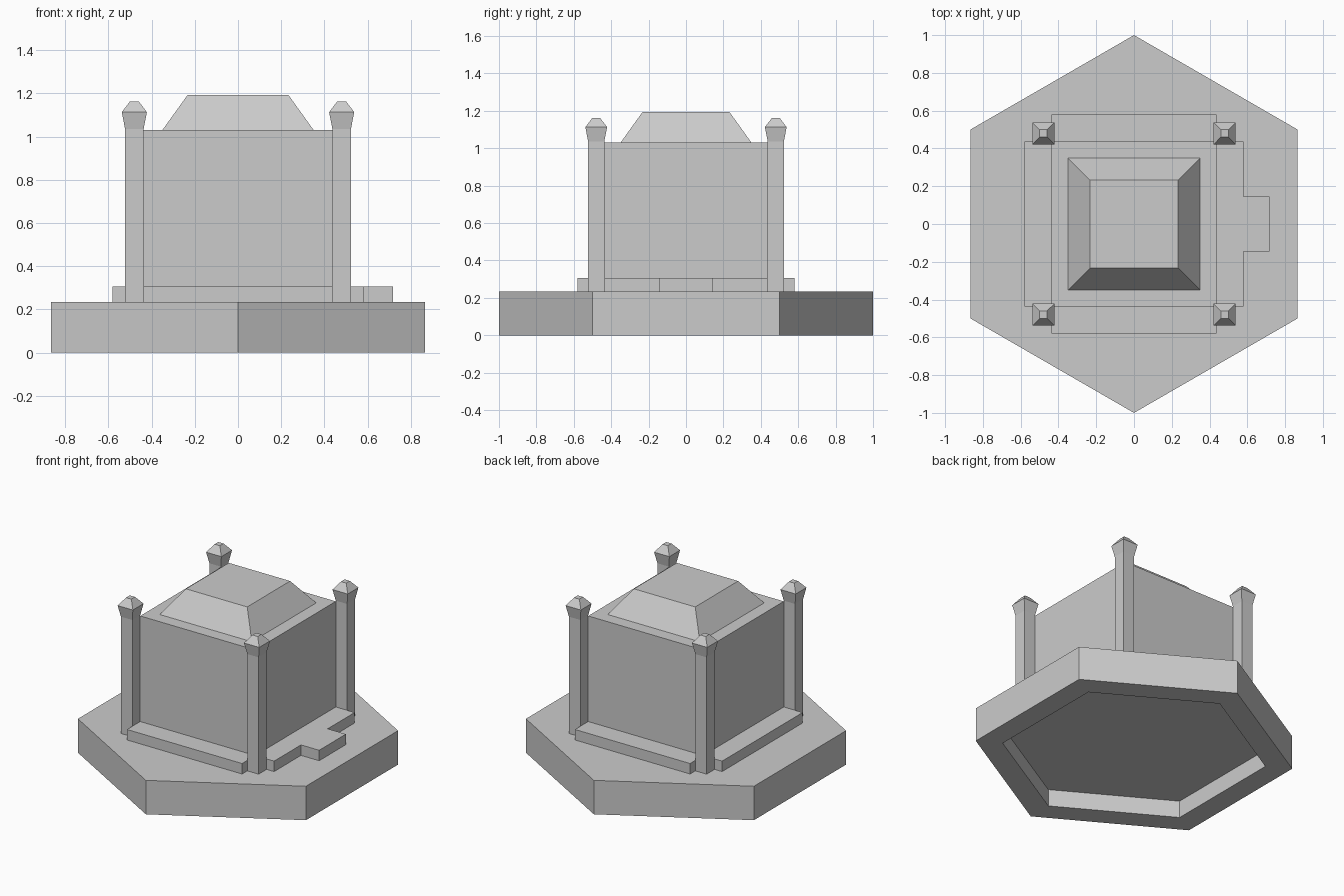
import bpy
import bmesh
from math import pi, sin, cos

cube = bpy.data.objects.get("Cube")
if cube:
    bpy.data.objects.remove(cube, do_unlink=True)

stone = bpy.data.materials.new("grey_stone")
stone.use_nodes = True
GREY = (0.6, 0.6, 0.6, 1.0)
stone.diffuse_color = GREY
stone.node_tree.nodes["Principled BSDF"].inputs["Base Color"].default_value = GREY


def finish(name, bm):
    bmesh.ops.recalc_face_normals(bm, faces=bm.faces)
    mesh = bpy.data.meshes.new(name)
    bm.to_mesh(mesh)
    bm.free()
    mesh.materials.append(stone)
    obj = bpy.data.objects.new(name, mesh)
    bpy.context.collection.objects.link(obj)
    return obj


def loft(name, sides, rings, turn, centre=(0, 0)):
    """Stack regular polygon rings (radius, height) and cap both ends."""
    bm = bmesh.new()
    loops = []
    for radius, z in rings:
        angles = [turn + 2 * pi * i / sides for i in range(sides)]
        loops.append([bm.verts.new((centre[0] + radius * cos(a),
                                    centre[1] + radius * sin(a), z)) for a in angles])
    for low, high in zip(loops, loops[1:]):
        for i in range(sides):
            j = (i + 1) % sides
            bm.faces.new((low[i], low[j], high[j], high[i]))
    bm.faces.new(loops[0][::-1])
    bm.faces.new(loops[-1])
    return finish(name, bm)


def square_loft(name, rings, centre=(0, 0)):
    """Loft square rings given as (half width, height)."""
    return loft(name, 4, [(half * 2 ** 0.5, z) for half, z in rings], pi / 4, centre)


def extrude_outline(name, points, bottom, top):
    bm = bmesh.new()
    face = bm.faces.new([bm.verts.new((x, y, bottom)) for x, y in points])
    result = bmesh.ops.extrude_face_region(bm, geom=[face], use_keep_orig=True)
    for v in result["geom"]:
        if isinstance(v, bmesh.types.BMVert):
            v.co.z = top
    return finish(name, bm)


BASE, STEP, WALL = 0.233, 0.305, 1.03
BODY, LEDGE, POST = 0.437, 0.58, 0.48

# Hexagonal plinth with a recess underneath
loft("plinth", 6, [(0.83, 0.117), (0.83, 0), (1, 0), (1, BASE)], pi / 2)

# Main block and its sloped roof
square_loft("main_block", [(BODY, BASE), (BODY, WALL)])
square_loft("roof", [(0.35, WALL), (0.233, 1.193)])

# Ledges along the foot of each wall, with a doorstep on the left one
for name, side in (("front_ledge", -1), ("back_ledge", 1)):
    extrude_outline(name, [(-BODY, side * BODY), (BODY, side * BODY),
                           (BODY, side * LEDGE), (-BODY, side * LEDGE)], BASE, STEP)
extrude_outline("right_ledge", [(-LEDGE, -BODY), (-BODY, -BODY),
                                (-BODY, BODY), (-LEDGE, BODY)], BASE, STEP)
DOOR, REACH = 0.145, 0.718
extrude_outline("left_ledge_with_doorstep",
                [(BODY, -BODY), (LEDGE, -BODY), (LEDGE, -DOOR), (REACH, -DOOR),
                 (REACH, DOOR), (LEDGE, DOOR), (LEDGE, BODY), (BODY, BODY)], BASE, STEP)

# Corner posts with flared, pointed caps
for row, y in (("front", -POST), ("back", POST)):
    for side, x in (("right", -POST), ("left", POST)):
        square_loft(f"{row}_{side}_post",
                    [(0.043, BASE), (0.043, 1.035), (0.058, 1.113), (0.02, 1.163)], (x, y))
